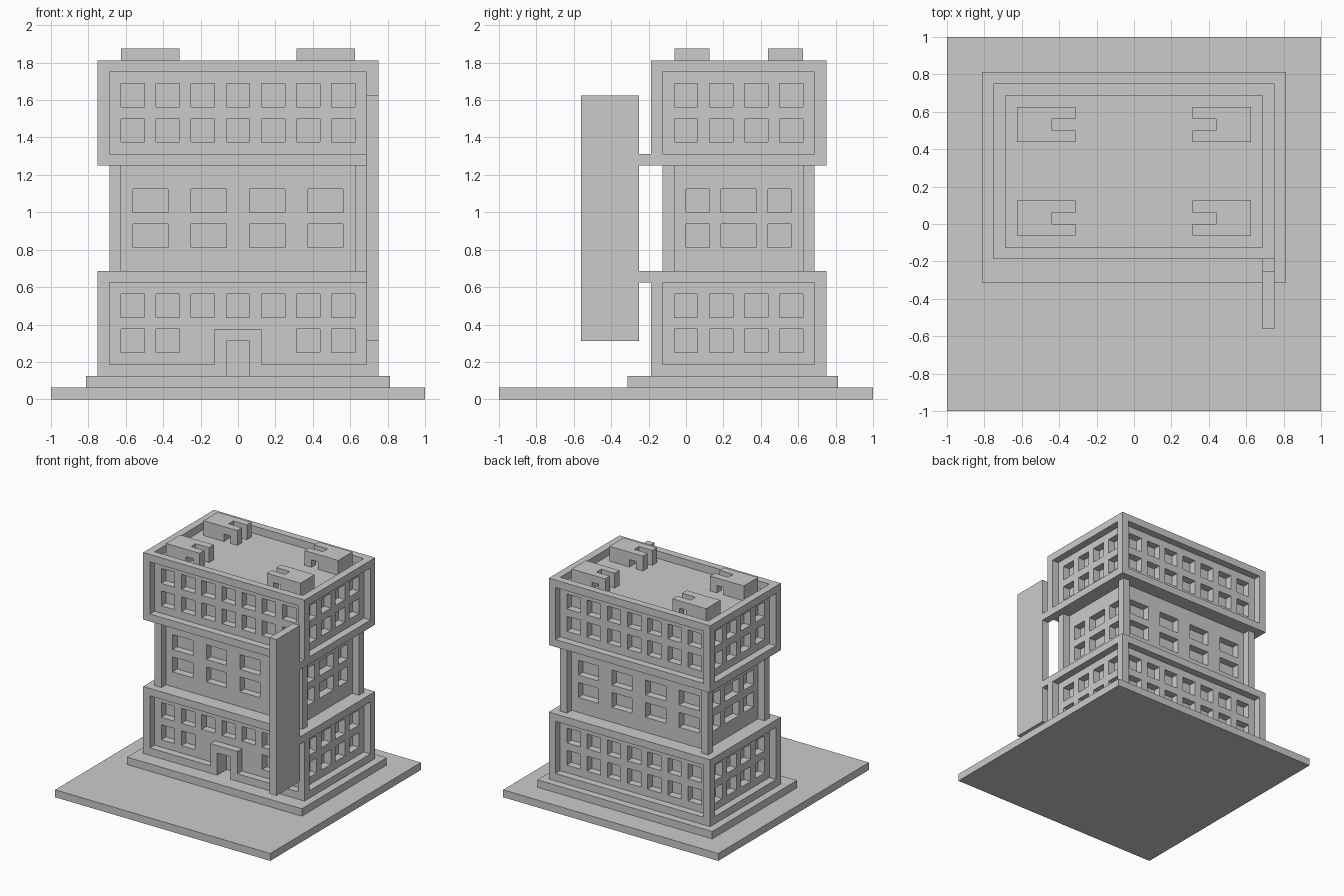
import bpy, bmesh
from mathutils import Vector

if "Cube" in bpy.data.objects:
    bpy.data.objects.remove(bpy.data.objects["Cube"])

U = 1 / 16      # module size; all dimensions below are in modules
E = 0.01        # tiny relief so that recesses never share an edge


def boxes(name, items):
    """One object made of (x0, x1, y0, y1, z0, z1) boxes."""
    bm = bmesh.new()
    for x0, x1, y0, y1, z0, z1 in items:
        vs = bmesh.ops.create_cube(bm, size=1)["verts"]
        mid = Vector((x0 + x1, y0 + y1, z0 + z1)) / 2
        size = Vector((x1 - x0, y1 - y0, z1 - z0))
        for v in vs:
            v.co = (mid + v.co * size) * U
    mesh = bpy.data.meshes.new(name)
    bm.to_mesh(mesh)
    bm.free()
    ob = bpy.data.objects.new(name, mesh)
    bpy.context.collection.objects.link(ob)
    return ob


def cut(ob, items):
    """Subtract boxes from an object."""
    cutter = boxes("cutter", items)
    cutter.hide_render = True
    mod = ob.modifiers.new("cut", "BOOLEAN")
    mod.operation, mod.solver, mod.object = "DIFFERENCE", "EXACT", cutter
    bpy.context.view_layer.objects.active = ob
    bpy.ops.object.modifier_apply(modifier=mod.name)
    bpy.data.objects.remove(cutter)


def storey(name, w, y0, y1, z, panel, front, side, rows, skip=(), extra=()):
    """Block with a recessed panel on each side and windows set into the panels."""
    ob = boxes(name, [(-w, w, y0, y1, *z)])

    def recess_x(a, b, zz, d):      # left and right walls
        return [(-w - 1, -w + d - E, a, b, *zz), (w - d + E, w + 1, a, b, *zz)]

    def recess_front(a, b, zz, d):
        return (a, b, y0 - 1, y0 + d - E, *zz)

    def recess_back(a, b, zz, d):
        return (a, b, y1 - d + E, y1 + 1, *zz)

    cut(ob, recess_x(y0 + 1, y1 - 1, panel, 1)
        + [recess_front(1 - w, w - 1, panel, 1), recess_back(1 - w, w - 1, panel, 1)])
    holes = list(extra)
    for r, zz in enumerate(rows):
        for a, b in side:
            holes += recess_x(a, b, zz, 2)
        for c, (a, b) in enumerate(front):
            holes.append(recess_back(a, b, zz, 2))
            if (r, c) not in skip:
                holes.append(recess_front(a, b, zz, 2))
    cut(ob, holes)
    return ob


# Ground plate and plinth
boxes("ground_plate", [(-16, 16, -16, 16, 0, 1)])
boxes("plinth", [(-13, 13, -5, 13, 1, 2)])

# Three storeys
front7 = [(-10 + 3 * i, -8 + 3 * i) for i in range(7)]
side4 = [(-1 + 3 * i, 1 + 3 * i) for i in range(4)]
doorway = (-1, 1, -4, -1 - E, 1, 5)
storey("lower_storey", 12, -3, 12, (2, 11), (3, 10), front7, side4,
       [(4, 6), (7, 9)], skip=[(0, 2), (0, 3), (0, 4)], extra=[doorway])
storey("middle_storey", 11, -2, 11, (11, 20), (10, 21),
       [(-9, -6), (-4, -1), (1, 4), (6, 9)], [(0, 2), (3, 6), (7, 9)],
       [(13, 15), (16, 18)])
upper = storey("upper_storey", 12, -3, 12, (20, 29), (21, 28), front7, side4,
               [(22, 24), (25, 27)])

# Roof sunk behind the parapet
cut(upper, [(-11, 11, -2, 11, 28, 30)])

# Door surround
boxes("door_surround", [(-2, -1, -3, -2, 3, 6), (1, 2, -3, -2, 3, 6), (-1, 1, -3, -2, 5, 6)])

# Vertical sign blade with two brackets
boxes("sign_blade", [(11, 12, -9, -4, 5, 26)])
boxes("sign_brackets", [(11, 12, -4, -3, 10, 11), (11, 12, -4, -3, 20, 21)])

# Rooftop units: a box with two bent pipes each
for s, tag in ((-1, "left"), (1, "right")):
    for y, row in ((-1, "front"), (7, "back")):
        parts = [(7, 10, y, y + 3, 28, 30)]
        for p in (y, y + 2):
            parts += [(5, 7, p, p + 1, 29, 30), (5, 6, p, p + 1, 28, 29)]
        if s < 0:
            parts = [(-b, -a, *rest) for a, b, *rest in parts]
        boxes(f"roof_unit_{row}_{tag}", parts)
